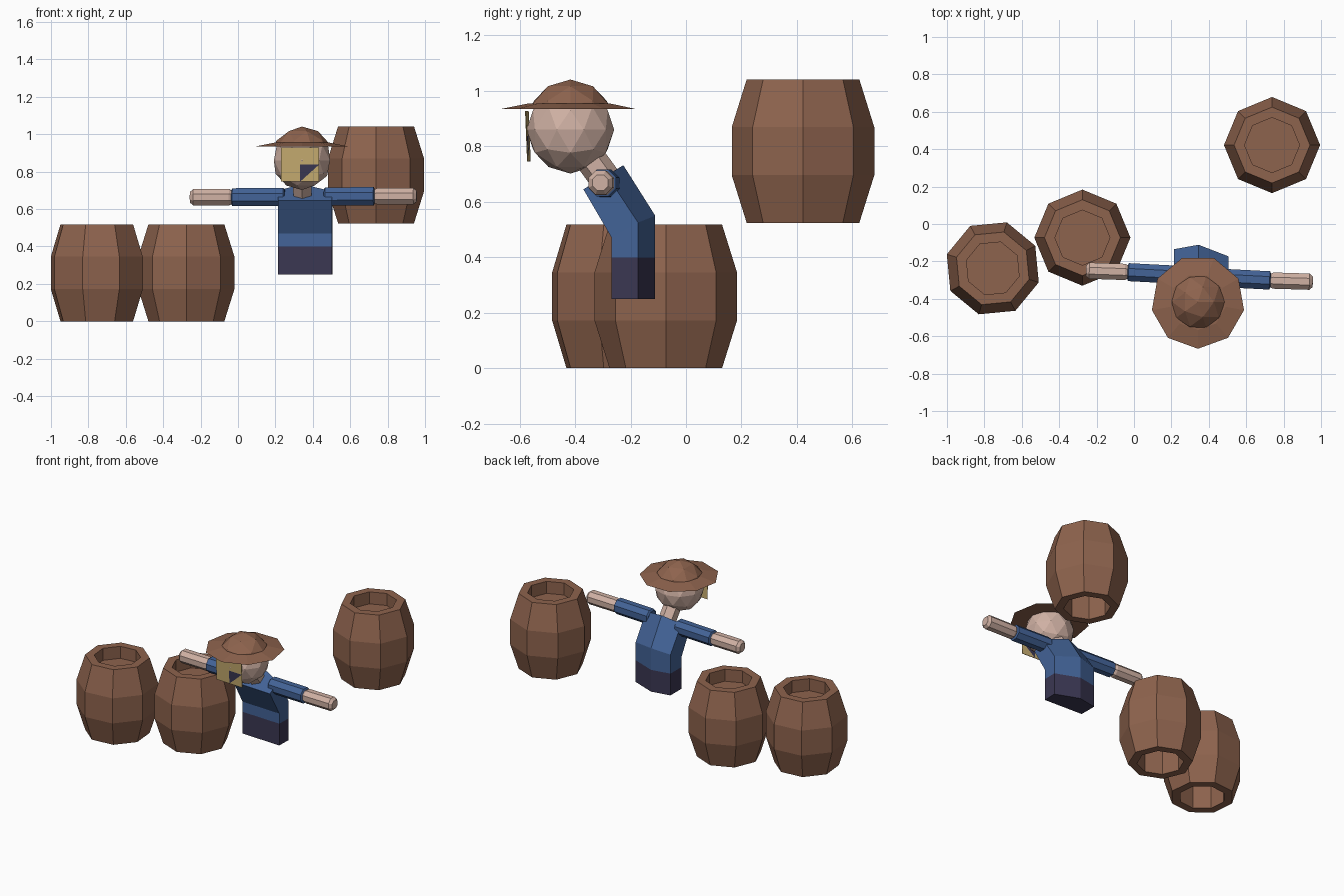
import bpy, bmesh, math
from mathutils import Vector

if "Cube" in bpy.data.objects:
    bpy.data.objects.remove(bpy.data.objects["Cube"])


def material(name, rgb):
    m = bpy.data.materials.new(name)
    m.diffuse_color = (*rgb, 1)
    m.use_nodes = True
    m.node_tree.nodes["Principled BSDF"].inputs["Base Color"].default_value = m.diffuse_color
    return m


WOOD = material("brown_wood", (0.27, 0.125, 0.075))
BLUE = material("blue_cloth", (0.056, 0.125, 0.31))
NAVY = material("dark_navy", (0.043, 0.038, 0.085))
SKIN = material("skin", (0.63, 0.44, 0.37))
MASK = material("straw_yellow", (0.56, 0.41, 0.16))


def finish(name, bm, mats, recalc=True):
    if recalc:
        bmesh.ops.recalc_face_normals(bm, faces=bm.faces[:])
    me = bpy.data.meshes.new(name)
    bm.to_mesh(me)
    bm.free()
    for m in mats:
        me.materials.append(m)
    ob = bpy.data.objects.new(name, me)
    bpy.context.collection.objects.link(ob)
    return ob


def loft(bm, rings):
    """Skin a list of rings and cap both ends."""
    loops = [[bm.verts.new(p) for p in r] for r in rings]
    n = len(loops[0])
    for a, b in zip(loops, loops[1:]):
        for i in range(n):
            j = (i + 1) % n
            bm.faces.new((a[i], a[j], b[j], b[i]))
    bm.faces.new(loops[0][::-1])
    bm.faces.new(loops[-1])


def circle(n, r, z, start=0.0):
    return [Vector((r * math.cos(start + i * math.tau / n),
                    r * math.sin(start + i * math.tau / n), z)) for i in range(n)]


def barrel(name, x, y, z, turn):
    # hollow underside, bulging staves, recessed lid
    profile = [(0.147, 0.425), (0.147, 0), (0.203, 0), (0.257, 0.172),
               (0.257, 0.345), (0.203, 0.518), (0.147, 0.518), (0.147, 0.435)]
    bm = bmesh.new()
    loft(bm, [circle(8, r, h, math.radians(turn)) for r, h in profile])
    finish(name, bm, [WOOD]).location = (x, y, z)


def tube(name, start, end, r, mat, n=8, tip=0.0):
    # straight prism between two points, optionally with a chamfered tip
    start, end = Vector(start), Vector(end)
    d = end - start
    length = d.length
    prof = [(r, 0), (r, length)]
    if tip:
        prof = [(r * 0.8, 0), (r, tip), (r, length - tip), (r * 0.65, length)]
    bm = bmesh.new()
    loft(bm, [circle(n, q, h, math.pi / n) for q, h in prof])
    ob = finish(name, bm, [mat])
    ob.rotation_euler = d.to_track_quat('Z', 'Y').to_euler()
    ob.location = start


# Barrels
barrel("barrel_left", -0.755, -0.237, 0, 28)
barrel("barrel_middle", -0.276, -0.073, 0, 0)
barrel("barrel_raised", 0.738, 0.422, 0.524, 0)

# Torso: flat front, ridged back, leaning forward at the chest
XS = (0.213, 0.503, 0.505, 0.345, 0.213)
BASE_Y = (-0.255, -0.268, -0.173, -0.111, -0.135)


def ring(ys, zs):
    return [Vector(p) for p in zip(XS, ys, zs)]


bm = bmesh.new()
loft(bm, [
    ring(BASE_Y, [0.25] * 5),
    ring(BASE_Y, [0.40] * 5),
    ring(BASE_Y, (0.47, 0.47, 0.525, 0.55, 0.53)),
    ring((-0.355, -0.370, -0.285, -0.226, -0.255),
         (0.645, 0.645, 0.695, 0.732, 0.70)),
])
for f in bm.faces:
    f.material_index = 1 if f.calc_center_median().z < 0.395 else 0
finish("torso", bm, [BLUE, NAVY])

# Arms and hands
tube("left_sleeve", (0.25, -0.272, 0.664), (-0.037, -0.257, 0.663), 0.052, BLUE, tip=0.008)
tube("left_hand", (-0.03, -0.257, 0.663), (-0.257, -0.249, 0.663), 0.047, SKIN, tip=0.018)
tube("right_sleeve", (0.46, -0.288, 0.667), (0.733, -0.302, 0.668), 0.053, BLUE, tip=0.008)
tube("right_hand", (0.727, -0.302, 0.668), (0.956, -0.309, 0.669), 0.047, SKIN, tip=0.018)

# Neck and head
tube("neck", (0.345, -0.275, 0.66), (0.343, -0.37, 0.79), 0.056, SKIN, n=6)
HX, HY = 0.342, -0.417
bm = bmesh.new()
bmesh.ops.create_icosphere(bm, subdivisions=2, radius=0.158)
finish("head", bm, [SKIN]).location = (HX, HY, 0.860)

# Hat: faceted crown over a nine-sided brim
bm = bmesh.new()
bmesh.ops.create_icosphere(bm, subdivisions=2, radius=0.162)
geom = bm.verts[:] + bm.edges[:] + bm.faces[:]
bmesh.ops.bisect_plane(bm, geom=geom, plane_co=(0, 0, 0.06),
                       plane_no=(0, 0, 1), clear_inner=True)
bmesh.ops.holes_fill(bm, edges=[e for e in bm.edges if e.is_boundary])
finish("hat_crown", bm, [WOOD]).location = (HX, HY, 0.879)

bm = bmesh.new()
loft(bm, [circle(9, 0.25, 0.935, -math.pi / 2),
          circle(9, 0.15, 0.955, -math.pi / 2)])
finish("hat_brim", bm, [WOOD]).location = (HX, HY, 0)

# Face plate: straw panel with a dark triangular patch
def plate_point(x, z):
    return Vector((x, -0.563 - 0.05 * (x - 0.23) - 0.04 * (z - 0.746), z))


def plate(name, polys):
    bm = bmesh.new()
    for pts, idx in polys:
        front = [bm.verts.new(plate_point(*p)) for p in pts]
        back = [bm.verts.new(v.co + Vector((0, 0.003, 0))) for v in front]
        faces = [bm.faces.new(front), bm.faces.new(back[::-1])]
        for i in range(len(pts)):
            j = (i + 1) % len(pts)
            faces.append(bm.faces.new((front[j], front[i], back[i], back[j])))
        for f in faces:
            f.material_index = idx
    finish(name, bm, [MASK, NAVY])


L, M, R = 0.23, 0.332, 0.433
B, C, T = 0.746, 0.837, 0.928
plate("face_plate", [
    ([(L, B), (M, B), (M, C), (L, C)], 0),
    ([(L, C), (R, C), (R, T), (L, T)], 0),
    ([(M, B), (R, B), (R, C)], 0),
    ([(M, B), (R, C), (M, C)], 1),
])
